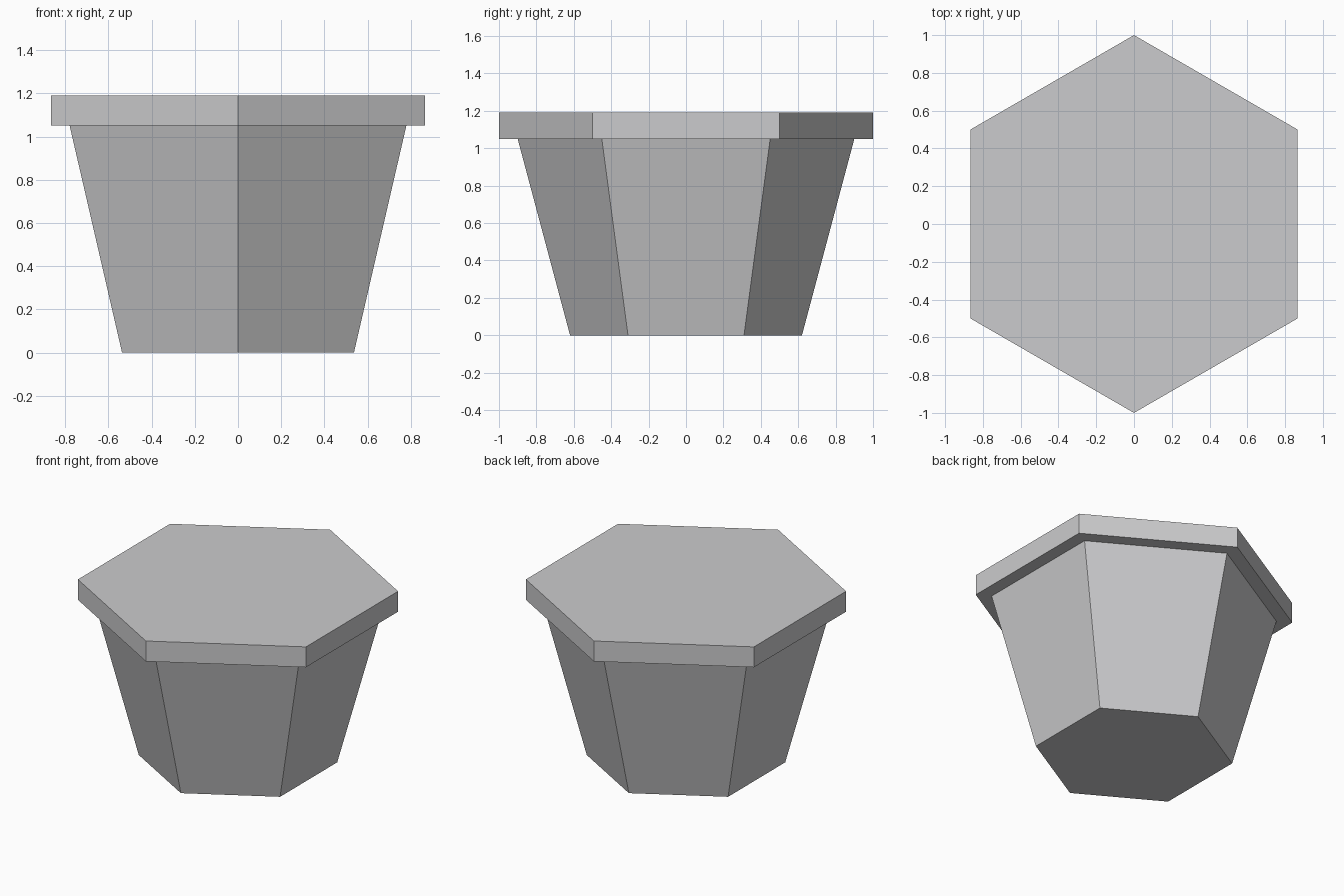
import bpy
import bmesh
from math import sin, cos, tau

cube = bpy.data.objects.get("Cube")
if cube:
    bpy.data.objects.remove(cube, do_unlink=True)

SIDES = 6
GREY = (0.6, 0.6, 0.61, 1.0)

grey = bpy.data.materials.new("plain_grey")
grey.use_nodes = True
grey.diffuse_color = GREY
grey.node_tree.nodes["Principled BSDF"].inputs["Base Color"].default_value = GREY


def hex_prism(name, z_low, z_high, r_low, r_high):
    """Closed six-sided frustum with corners pointing along y."""
    bm = bmesh.new()
    rings = []
    for r, z in ((r_low, z_low), (r_high, z_high)):
        rings.append([bm.verts.new((r * sin(tau * i / SIDES), r * cos(tau * i / SIDES), z))
                      for i in range(SIDES)])
    low, high = rings
    bm.faces.new(low)
    bm.faces.new(high)
    for i in range(SIDES):
        j = (i + 1) % SIDES
        bm.faces.new((low[i], low[j], high[j], high[i]))
    bmesh.ops.recalc_face_normals(bm, faces=bm.faces)
    mesh = bpy.data.meshes.new(name)
    bm.to_mesh(mesh)
    bm.free()
    mesh.materials.append(grey)
    obj = bpy.data.objects.new(name, mesh)
    bpy.context.collection.objects.link(obj)
    return obj


# Tapered pot body and the wider rim slab on top
hex_prism("pot_body", 0.0, 1.05, 0.62, 0.90)
hex_prism("pot_rim", 1.05, 1.19, 1.0, 1.0)
